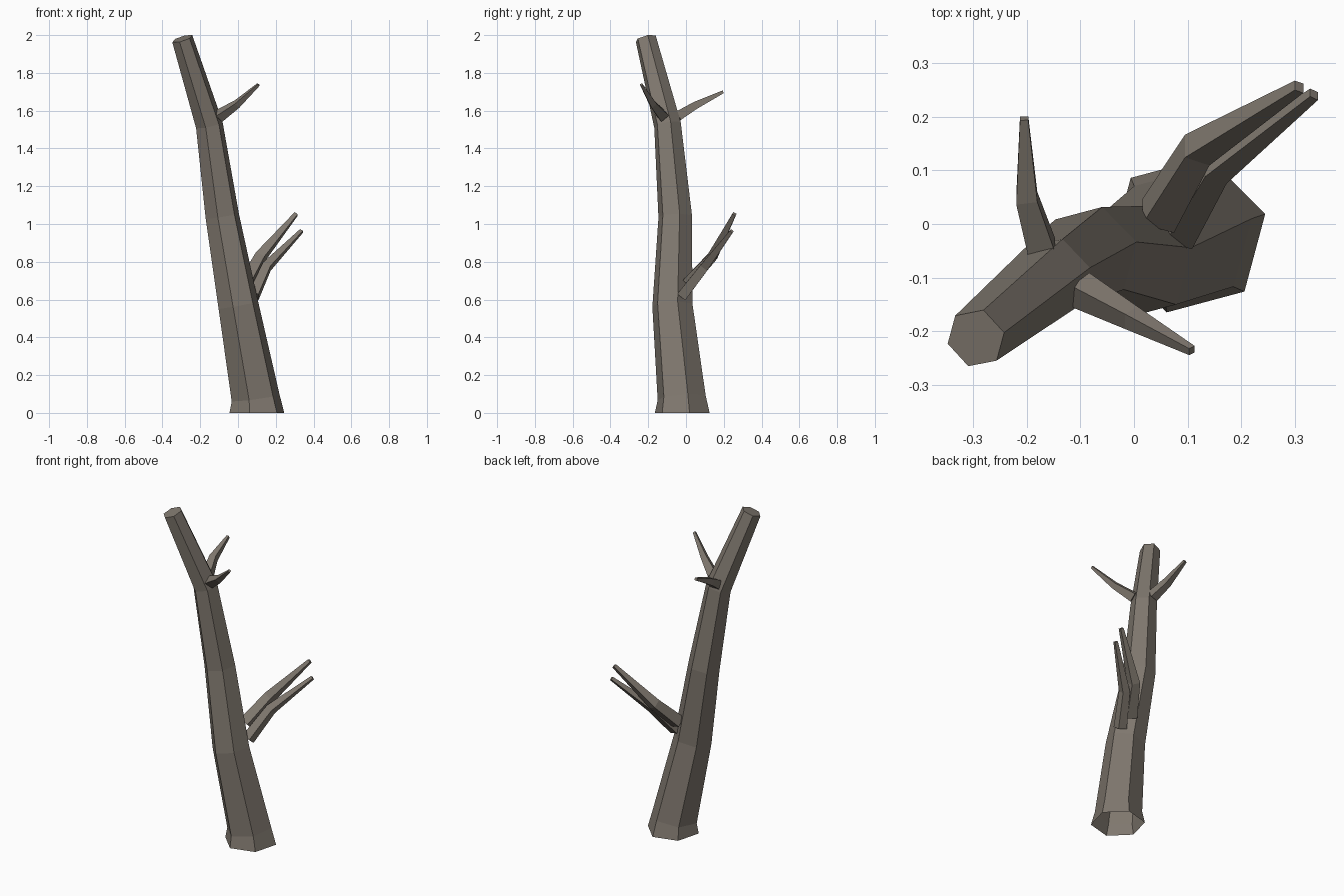
import bpy
import bmesh
from math import cos, sin, radians, tau
from mathutils import Vector

cube = bpy.data.objects.get("Cube")
if cube:
    bpy.data.objects.remove(cube)

bark = bpy.data.materials.new("grey_brown_bark")
bark.use_nodes = True
colour = (0.215, 0.188, 0.158, 1)
bark.diffuse_color = colour
bark.node_tree.nodes["Principled BSDF"].inputs["Base Color"].default_value = colour


def limb(name, path, sides, start, open_base=False, flat_base=False):
    """Loft rings of (x, y, z, radius), each square to the path."""
    bm = bmesh.new()
    pts = [Vector(p[:3]) for p in path]
    rings = []
    for i, p in enumerate(pts):
        before = (p - pts[i - 1]).normalized() if i else Vector()
        after = (pts[i + 1] - p).normalized() if i + 1 < len(pts) else Vector()
        axis = (before + after).normalized()
        if flat_base and i == 0:
            axis = Vector((0, 0, 1))
        # Ring axes stay aligned with world x so the sides do not twist
        u = Vector((1, 0, 0))
        u = (u - axis * u.dot(axis)).normalized()
        v = axis.cross(u)
        r = path[i][3]
        ring = []
        for k in range(sides):
            a = radians(start) + tau * k / sides
            ring.append(bm.verts.new(p + (u * cos(a) + v * sin(a)) * r))
        rings.append(ring)
    for low, high in zip(rings, rings[1:]):
        for k in range(sides):
            n = (k + 1) % sides
            bm.faces.new((low[k], low[n], high[n], high[k]))
    bm.faces.new(rings[-1])
    if not open_base:
        bm.faces.new(rings[0][::-1])
    mesh = bpy.data.meshes.new(name)
    bm.to_mesh(mesh)
    bm.free()
    mesh.materials.append(bark)
    ob = bpy.data.objects.new(name, mesh)
    bpy.context.collection.objects.link(ob)
    return ob


# Leaning six-sided trunk, flared and open at the foot
limb("trunk", [
    (0.10, -0.02, 0.00, 0.15),
    (0.093, -0.023, 0.08, 0.132),
    (0.002, -0.072, 0.57, 0.11),
    (-0.083, -0.057, 1.04, 0.092),
    (-0.152, -0.098, 1.525, 0.074),
    (-0.295, -0.213, 1.981, 0.057),
], 6, 15, open_base=True, flat_base=True)

# Four-sided bent branches
branches = {
    "upper_back_branch": [(-0.172, -0.045, 1.57, 0.036),
                          (-0.200, 0.048, 1.627, 0.028),
                          (-0.205, 0.197, 1.70, 0.011)],
    "upper_front_branch": [(-0.10, -0.123, 1.572, 0.036),
                           (-0.005, -0.175, 1.635, 0.024),
                           (0.108, -0.236, 1.738, 0.010)],
    "lower_back_branch": [(0.045, 0.015, 0.69, 0.045),
                          (0.118, 0.138, 0.825, 0.037),
                          (0.308, 0.256, 1.053, 0.014)],
    "lower_front_branch": [(0.083, -0.02, 0.62, 0.038),
                           (0.153, 0.10, 0.775, 0.032),
                           (0.336, 0.242, 0.963, 0.013)],
}
for name, path in branches.items():
    limb(name, path, 4, 45)
